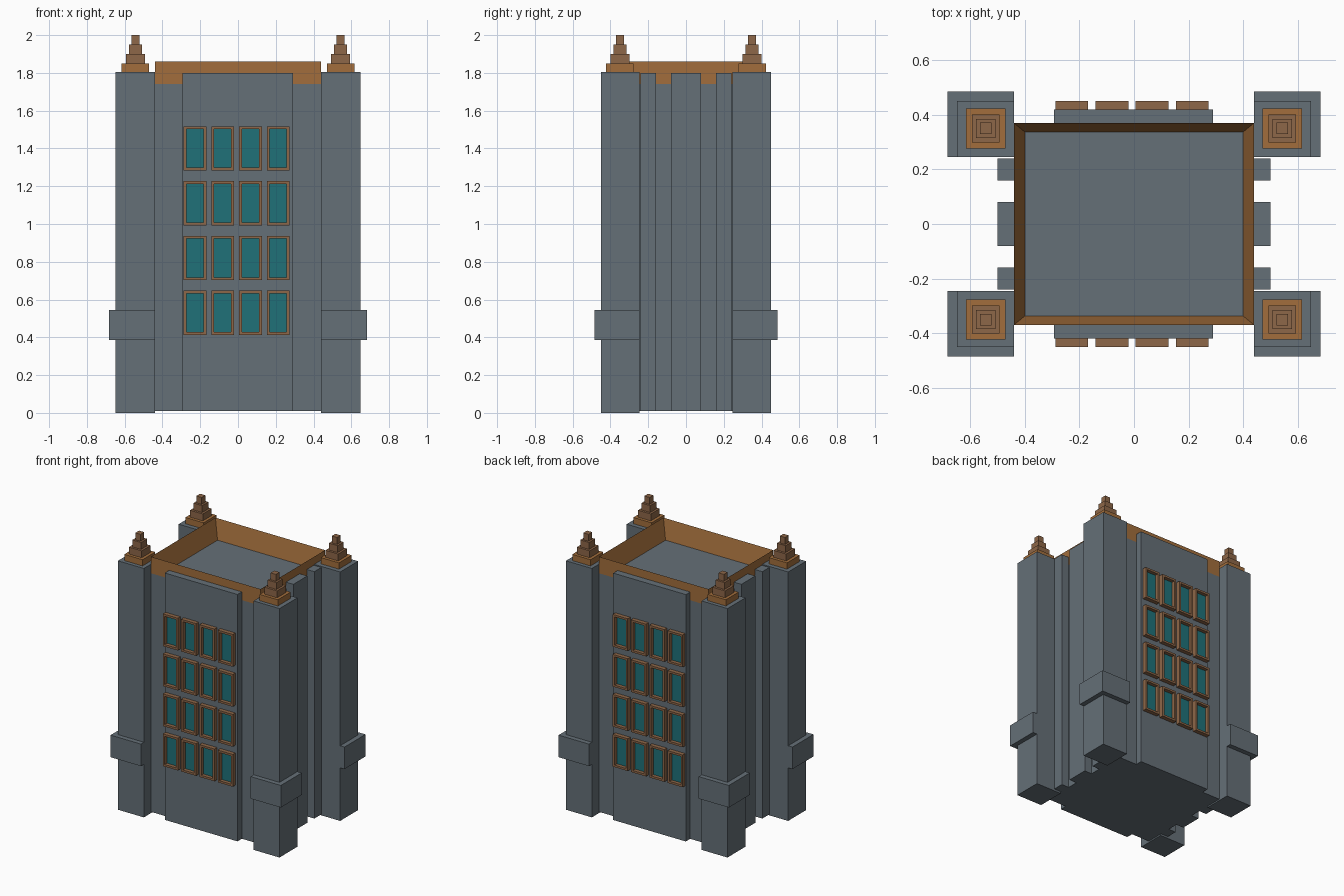
import bpy, bmesh

if "Cube" in bpy.data.objects:
    bpy.data.objects.remove(bpy.data.objects["Cube"])


def material(name, rgb):
    m = bpy.data.materials.new(name)
    m.diffuse_color = (*rgb, 1)
    m.use_nodes = True
    m.node_tree.nodes["Principled BSDF"].inputs["Base Color"].default_value = m.diffuse_color
    return m


SLATE = material("slate stone", (0.13, 0.16, 0.185))
COPPER = material("copper", (0.36, 0.155, 0.045))
BRONZE = material("bronze trim", (0.27, 0.135, 0.065))
GLASS = material("teal glass", (0.014, 0.165, 0.19))


def finish(name, bm, mats):
    bmesh.ops.recalc_face_normals(bm, faces=bm.faces)
    me = bpy.data.meshes.new(name)
    bm.to_mesh(me)
    bm.free()
    for m in mats:
        me.materials.append(m)
    ob = bpy.data.objects.new(name, me)
    bpy.context.collection.objects.link(ob)
    return ob


def add_box(bm, x0, x1, y0, y1, z0, z1):
    vs = bmesh.ops.create_cube(bm, size=1)["verts"]
    for v in vs:
        v.co = (x1 if v.co.x > 0 else x0, y1 if v.co.y > 0 else y0, z1 if v.co.z > 0 else z0)


def box(name, mat, *dims):
    bm = bmesh.new()
    add_box(bm, *dims)
    return finish(name, bm, [mat])


# Main block with a copper parapet that slopes inward to a sunken roof
bm = bmesh.new()
rings = []
for hx, hy, z in [(0.44, 0.37, 0.01), (0.44, 0.37, 1.74), (0.44, 0.37, 1.86), (0.40, 0.337, 1.72)]:
    rings.append([bm.verts.new((sx * hx, sy * hy, z))
                  for sx, sy in ((-1, -1), (1, -1), (1, 1), (-1, 1))])
for k in range(3):
    for i in range(4):
        j = (i + 1) % 4
        f = bm.faces.new((rings[k][i], rings[k][j], rings[k + 1][j], rings[k + 1][i]))
        f.material_index = 1 if k else 0
bm.faces.new(rings[0])
bm.faces.new(rings[3])
finish("main_block", bm, [SLATE, COPPER])

# Corner towers, each with a band and a stepped spire
for sx in (-1, 1):
    for sy in (-1, 1):
        def corner(name, mat, x0, x1, y0, y1, z0, z1):
            xs, ys = sorted((sx * x0, sx * x1)), sorted((sy * y0, sy * y1))
            return box(name, mat, *xs, *ys, z0, z1)
        corner("corner_tower", SLATE, 0.44, 0.648, 0.245, 0.45, 0, 1.805)
        corner("tower_band", SLATE, 0.44, 0.683, 0.245, 0.485, 0.385, 0.545)
        for i, h in enumerate((0.073, 0.051, 0.035, 0.021)):
            corner("spire_step", COPPER if i < 1 else BRONZE, 0.543 - h, 0.543 + h,
                   0.35 - h, 0.35 + h, 1.80 + 0.05 * i, 1.85 + 0.05 * i)

# Side pilasters
for sx in (-1, 1):
    xs = sorted((sx * 0.43, sx * 0.50))
    for y0, y1 in ((-0.24, -0.16), (-0.08, 0.08), (0.16, 0.24)):
        box("side_pilaster", SLATE, *xs, y0, y1, 0.01, 1.80)

# Front and back panels with a 4 x 4 set of framed windows
for sy in (-1, 1):
    box("window_wall", SLATE, -0.293, 0.29, *sorted((sy * 0.36, sy * 0.42)), 0.01, 1.80)
    frames, panes = bmesh.new(), bmesh.new()
    fy = sorted((sy * 0.415, sy * 0.45))
    py = sorted((sy * 0.415, sy * 0.424))
    for cx in (-0.228, -0.081, 0.066, 0.213):
        for cz in (0.53, 0.82, 1.11, 1.40):
            w, h, t = 0.06, 0.117, 0.015
            for s in (-1, 1):
                add_box(frames, *sorted((cx + s * w, cx + s * (w - t))), *fy, cz - h, cz + h)
                add_box(frames, cx - w + t, cx + w - t, *fy,
                        *sorted((cz + s * h, cz + s * (h - t))))
            add_box(panes, cx - w + t, cx + w - t, *py, cz - h + t, cz + h - t)
    finish("window_frames", frames, [BRONZE])
    finish("window_panes", panes, [GLASS])
